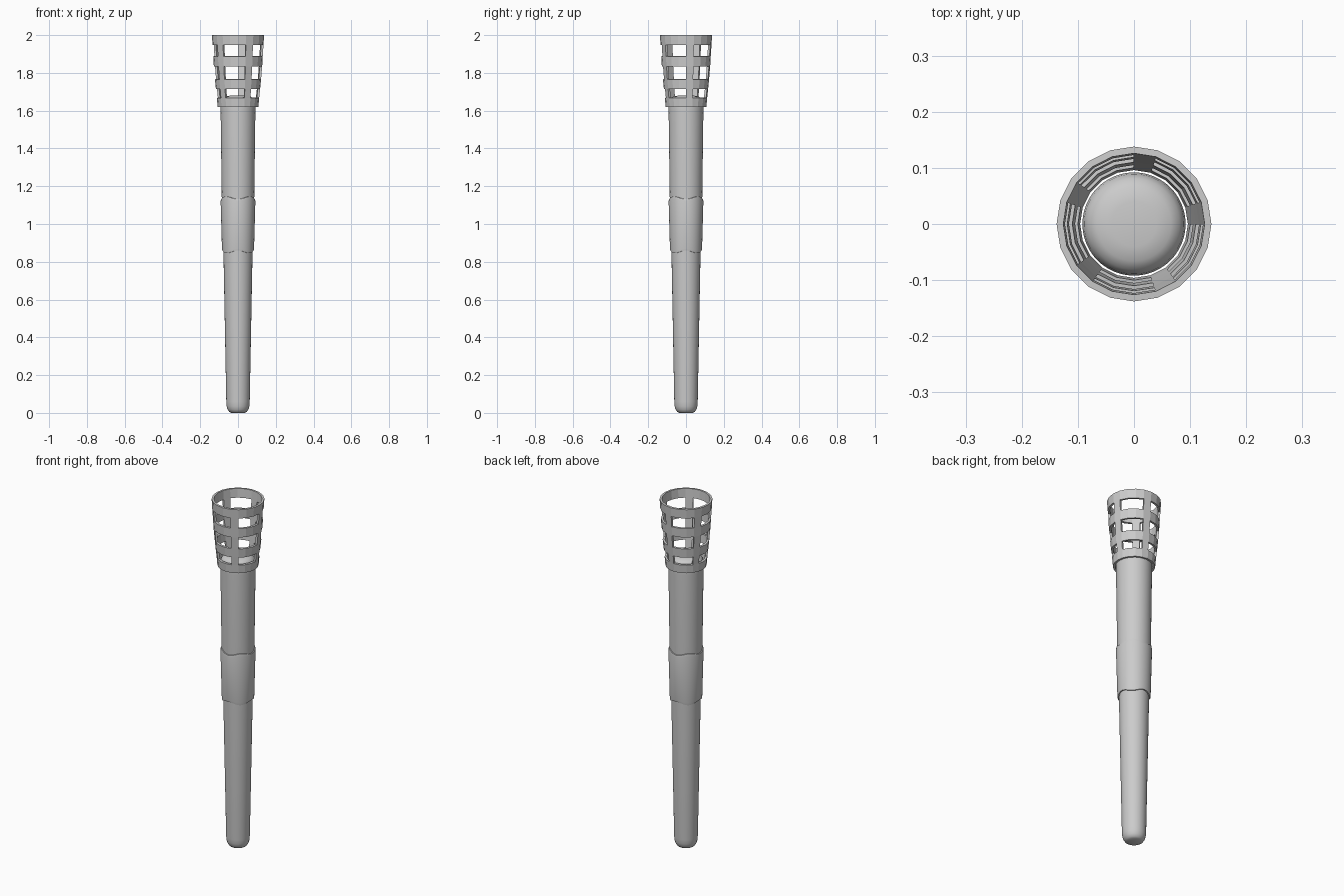
import bpy, bmesh, math

if "Cube" in bpy.data.objects:
    bpy.data.objects.remove(bpy.data.objects["Cube"])

SHAFT_SIDES = 48
BASKET_SIDES = 20


def finish(bm, name, smooth):
    bmesh.ops.recalc_face_normals(bm, faces=bm.faces)
    mesh = bpy.data.meshes.new(name)
    bm.to_mesh(mesh)
    bm.free()
    obj = bpy.data.objects.new(name, mesh)
    bpy.context.collection.objects.link(obj)
    if smooth:
        bpy.ops.object.select_all(action='DESELECT')
        obj.select_set(True)
        bpy.context.view_layer.objects.active = obj
        bpy.ops.object.shade_smooth_by_angle(angle=math.radians(40))
    return obj


def rings_from(bm, profile, sides, wave=None):
    """One ring of vertices per (radius, z); wave adds a height offset."""
    rings = []
    for k, (r, z) in enumerate(profile):
        ring = []
        for i in range(sides):
            a = 2 * math.pi * i / sides
            dz = wave[k] * math.cos(4 * a) if wave else 0
            ring.append(bm.verts.new((r * math.cos(a), r * math.sin(a), z + dz)))
        rings.append(ring)
    return rings


def skin(bm, rings, keep=lambda row, col: True):
    n = len(rings[0])
    for row, (lo, hi) in enumerate(zip(rings, rings[1:])):
        for i in range(n):
            if keep(row, i):
                j = (i + 1) % n
                bm.faces.new((lo[i], lo[j], hi[j], hi[i]))


# Tapered shaft with rounded ends
bm = bmesh.new()
rings = rings_from(bm, [(0.036, 0), (0.047, 0.006), (0.055, 0.018), (0.060, 0.035),
                        (0.062, 0.06), (0.077, 0.85), (0.086, 1.14), (0.092, 1.60),
                        (0.092, 1.63), (0.089, 1.65), (0.081, 1.665), (0.066, 1.675),
                        (0.04, 1.68)], SHAFT_SIDES)
skin(bm, rings)
bm.faces.new(rings[0])
bm.faces.new(rings[-1])
finish(bm, "shaft", True)

# Grip sleeve with gently wavy ends
bm = bmesh.new()
rings = rings_from(bm, [(0.072, 0.853), (0.083, 0.853), (0.085, 0.865),
                        (0.092, 1.125), (0.090, 1.138), (0.080, 1.141)],
                   SHAFT_SIDES, [0.007, 0.007, 0.004, -0.004, -0.007, -0.007])
skin(bm, rings)
finish(bm, "grip_sleeve", True)

# Open basket: four hoops joined by five upright struts
bm = bmesh.new()
rings = rings_from(bm, [(0.108, 1.62), (0.112, 1.668), (0.117, 1.714), (0.122, 1.766),
                        (0.128, 1.835), (0.131, 1.888), (0.135, 1.948), (0.138, 2.0)],
                   BASKET_SIDES)
skin(bm, rings, lambda row, col: row % 2 == 0 or col % 4 == 0)
basket = finish(bm, "basket", False)
shell = basket.modifiers.new("thickness", 'SOLIDIFY')
shell.thickness = 0.012
shell.offset = -1
